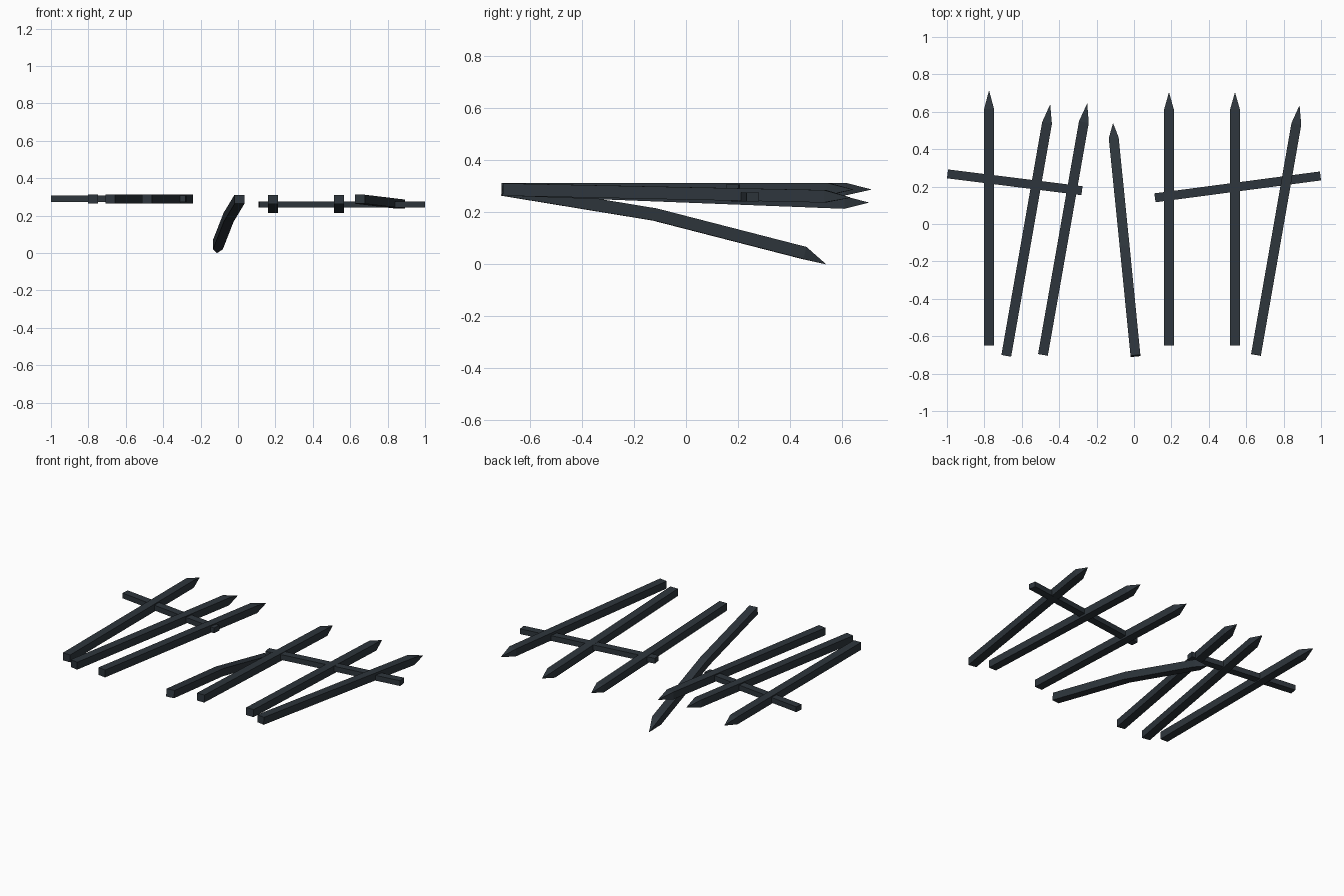
import bpy
import bmesh
from mathutils import Vector

if "Cube" in bpy.data.objects:
    bpy.data.objects.remove(bpy.data.objects["Cube"])

iron = bpy.data.materials.new("dark slate iron")
iron.diffuse_color = (0.027, 0.036, 0.045, 1)
iron.use_nodes = True
iron.node_tree.nodes["Principled BSDF"].inputs["Base Color"].default_value = iron.diffuse_color


def sweep(name, points, width, height, apex=None):
    """Rectangular bar through points, optionally ending in a spear point."""
    pts = [Vector(p) for p in points]
    up = Vector((0, 0, 1))
    bm = bmesh.new()
    rings = []
    for i, p in enumerate(pts):
        d = (pts[min(i + 1, len(pts) - 1)] - pts[max(i - 1, 0)]).normalized()
        side = d.cross(up).normalized()
        top = side.cross(d).normalized()
        rings.append([bm.verts.new(p + side * (a * width / 2) + top * (b * height / 2))
                      for a, b in ((-1, -1), (1, -1), (1, 1), (-1, 1))])
    bm.faces.new(rings[0])
    for r, s in zip(rings, rings[1:]):
        for j in range(4):
            k = (j + 1) % 4
            bm.faces.new((r[j], r[k], s[k], s[j]))
    end = rings[-1]
    if apex:
        tip = bm.verts.new(apex)
        for j in range(4):
            bm.faces.new((end[j], end[(j + 1) % 4], tip))
    else:
        bm.faces.new(end)
    bmesh.ops.recalc_face_normals(bm, faces=bm.faces[:])
    mesh = bpy.data.meshes.new(name)
    bm.to_mesh(mesh)
    bm.free()
    mesh.materials.append(iron)
    ob = bpy.data.objects.new(name, mesh)
    bpy.context.collection.objects.link(ob)


# Straight pickets: start, shoulder, apex
pickets = [
    ((-0.775, -0.65, 0.29), (-0.775, 0.615, 0.29), (-0.775, 0.715, 0.288)),
    ((-0.683, -0.705, 0.29), (-0.465, 0.54, 0.29), (-0.448, 0.64, 0.288)),
    ((-0.487, -0.70, 0.29), (-0.268, 0.545, 0.29), (-0.25, 0.645, 0.288)),
    ((0.187, -0.65, 0.287), (0.187, 0.61, 0.238), (0.187, 0.705, 0.238)),
    ((0.54, -0.65, 0.287), (0.54, 0.61, 0.238), (0.54, 0.705, 0.238)),
    ((0.652, -0.70, 0.288), (0.868, 0.535, 0.262), (0.885, 0.635, 0.257)),
]
for start, shoulder, apex in pickets:
    sweep("picket", (start, shoulder), 0.053, 0.048, apex)

# Picket bent down to the ground
sweep("bent_picket", ((0.008, -0.705, 0.288), (-0.05, -0.12, 0.192), (-0.108, 0.455, 0.044)),
      0.053, 0.048, (-0.112, 0.54, 0.0))

# Broken cross rails
sweep("left_rail", ((-0.997, 0.268, 0.29), (-0.278, 0.178, 0.29)), 0.048, 0.034)
sweep("right_rail", ((0.112, 0.14, 0.26), (0.997, 0.257, 0.26)), 0.048, 0.034)
